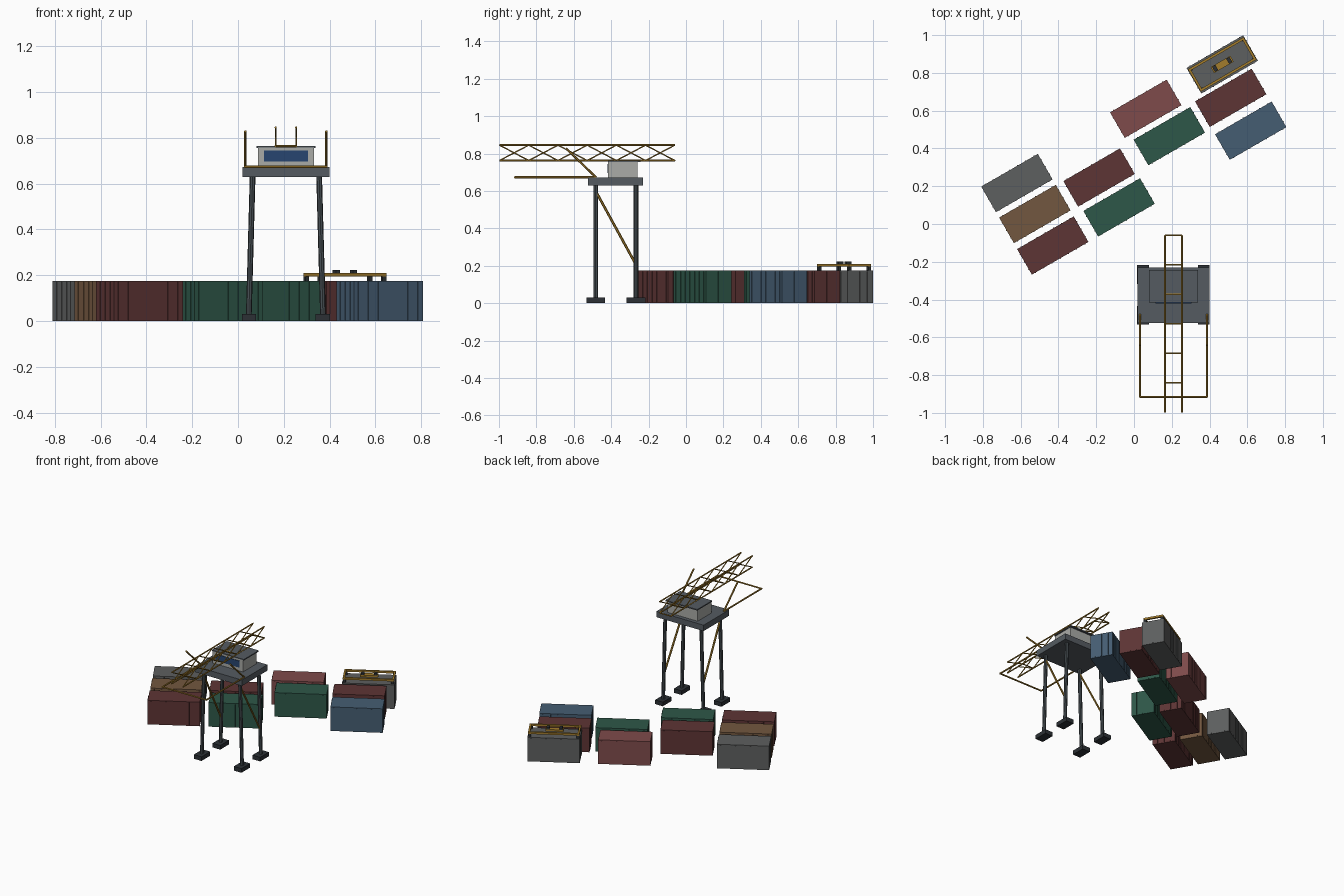
import bpy, bmesh, math
from mathutils import Vector, Matrix

if "Cube" in bpy.data.objects:
    bpy.data.objects.remove(bpy.data.objects["Cube"])


def material(name, rgb):
    m = bpy.data.materials.new(name)
    m.diffuse_color = (*rgb, 1)
    m.use_nodes = True
    m.node_tree.nodes["Principled BSDF"].inputs["Base Color"].default_value = m.diffuse_color
    return m


RED = material("dark_red", (0.11, 0.035, 0.035))
ROSE = material("rose", (0.21, 0.07, 0.07))
GREEN = material("green", (0.027, 0.095, 0.065))
BLUE = material("blue", (0.06, 0.11, 0.17))
BROWN = material("brown", (0.17, 0.095, 0.05))
GREY = material("grey", (0.11, 0.115, 0.115))
STEEL = material("steel", (0.09, 0.105, 0.12))
LEG = material("leg_steel", (0.065, 0.08, 0.09))
DARK = material("dark_steel", (0.025, 0.03, 0.035))
AMBER = material("amber", (0.36, 0.2, 0.025))
PALE = material("cabin_grey", (0.4, 0.41, 0.39))
GLASS = material("glass", (0.02, 0.06, 0.16))


def box(bm, c, s):
    bmesh.ops.create_cube(bm, size=1, matrix=Matrix.Translation(c) @ Matrix.Diagonal((*s, 1)))


def bar(bm, a, b, r, sides=6):
    a, b = Vector(a), Vector(b)
    d = b - a
    m = Matrix.Translation((a + b) / 2) @ d.to_track_quat('Z', 'Y').to_matrix().to_4x4()
    bmesh.ops.create_cone(bm, cap_ends=True, segments=sides, radius1=r, radius2=r,
                          depth=d.length, matrix=m)


def finish(bm, name, mat, loc=(0, 0, 0), angle=0):
    me = bpy.data.meshes.new(name)
    bm.to_mesh(me)
    bm.free()
    me.materials.append(mat)
    ob = bpy.data.objects.new(name, me)
    ob.location = loc
    ob.rotation_euler.z = math.radians(angle)
    bpy.context.collection.objects.link(ob)
    return ob


def block(name, c, s, mat):
    bm = bmesh.new()
    box(bm, c, s)
    return finish(bm, name, mat)


# Containers with vertical ribs on all four walls
L, W, H, TURN = 0.346, 0.156, 0.175, 30


def container(i, x, y, mat):
    bm = bmesh.new()
    box(bm, (0, 0, H / 2), (L, W, H))
    for s in (-1, 1):
        for k in range(-3, 4):
            box(bm, (k * 0.05, s * W / 2, H / 2), (0.006, 0.005, H * 0.94))
        for k in (-1, 0, 1):
            box(bm, (s * L / 2, k * 0.045, H / 2), (0.005, 0.006, H * 0.94))
    finish(bm, f"container_{i}", mat, (x, y, 0), TURN)


for i, c in enumerate([
        (-0.62, 0.217, GREY), (-0.525, 0.053, BROWN), (-0.43, -0.114, RED),
        (-0.185, 0.246, RED), (-0.079, 0.088, GREEN), (0.062, 0.61, ROSE),
        (0.187, 0.465, GREEN), (0.467, 0.845, GREY), (0.512, 0.668, RED),
        (0.618, 0.494, BLUE)]):
    container(i + 1, *c)

# Lifting spreader lying on the far container
at = (0.467, 0.845, 0)
bm = bmesh.new()
for s in (-1, 1):
    box(bm, (0, s * 0.062, 0.202), (0.34, 0.013, 0.014))
    box(bm, (s * 0.164, 0, 0.202), (0.013, 0.137, 0.014))
box(bm, (0, 0, 0.202), (0.12, 0.036, 0.014))
finish(bm, "spreader_frame", AMBER, at, TURN)
bm = bmesh.new()
for sx in (-1, 1):
    box(bm, (sx * 0.043, 0, 0.213), (0.02, 0.03, 0.018))
    for sy in (-1, 1):
        box(bm, (sx * 0.16, sy * 0.06, 0.184), (0.018, 0.016, 0.024))
finish(bm, "spreader_locks_and_sheaves", DARK, at, TURN)

# Crane feet, legs and leg braces
CX, YF, YB = 0.209, -0.483, -0.267
feet, legs, braces = bmesh.new(), bmesh.new(), bmesh.new()
for s in (-1, 1):
    for y in (YF, YB):
        box(feet, (CX + s * 0.161, y, 0.015), (0.062, 0.1, 0.03))
        bar(legs, (CX + s * 0.162, y, 0.02), (CX + s * 0.145, y, 0.64), 0.0125, 8)
    bar(braces, (CX + s * 0.146, YF, 0.6), (CX + s * 0.157, YB, 0.205), 0.007)
finish(feet, "crane_feet", DARK)
finish(legs, "crane_legs", LEG)
finish(braces, "leg_braces", AMBER)

# Platform and operator cabin
block("platform", (CX, -0.377, 0.65), (0.38, 0.294, 0.043), STEEL)
block("cabin", (CX, -0.337, 0.712), (0.245, 0.158, 0.09), PALE)
block("cabin_roof", (CX, -0.33, 0.76), (0.258, 0.172, 0.008), STEEL)
block("cabin_window", (CX, -0.417, 0.721), (0.192, 0.006, 0.048), GLASS)

# Twin lattice boom
bm = bmesh.new()
Y0, Y1, ZL, ZH, N = -0.06, -0.997, 0.763, 0.845, 6
step = (Y1 - Y0) / N
for s in (-1, 1):
    x = CX + s * 0.045
    for z in (ZL, ZH):
        bar(bm, (x, Y0, z), (x, Y1, z), 0.005)
    for k in range(N):
        a, b = Y0 + k * step, Y0 + (k + 1) * step
        bar(bm, (x, a, ZL), (x, b, ZH), 0.0035)
        bar(bm, (x, a, ZH), (x, b, ZL), 0.0035)
for k in range(N):
    y = Y0 + k * step
    bar(bm, (CX - 0.045, y, ZL), (CX + 0.045, y, ZL), 0.0045)
finish(bm, "lattice_boom", AMBER)

# Front outrigger frame and raised stays
bm = bmesh.new()
for s in (-1, 1):
    x = CX + s * 0.177
    bar(bm, (x, -0.48, 0.673), (x, -0.915, 0.673), 0.006)
    bar(bm, (x, -0.48, 0.672), (x, -0.642, 0.828), 0.006)
bar(bm, (CX - 0.18, -0.915, 0.673), (CX + 0.18, -0.915, 0.673), 0.006)
finish(bm, "outrigger_frame", AMBER)
